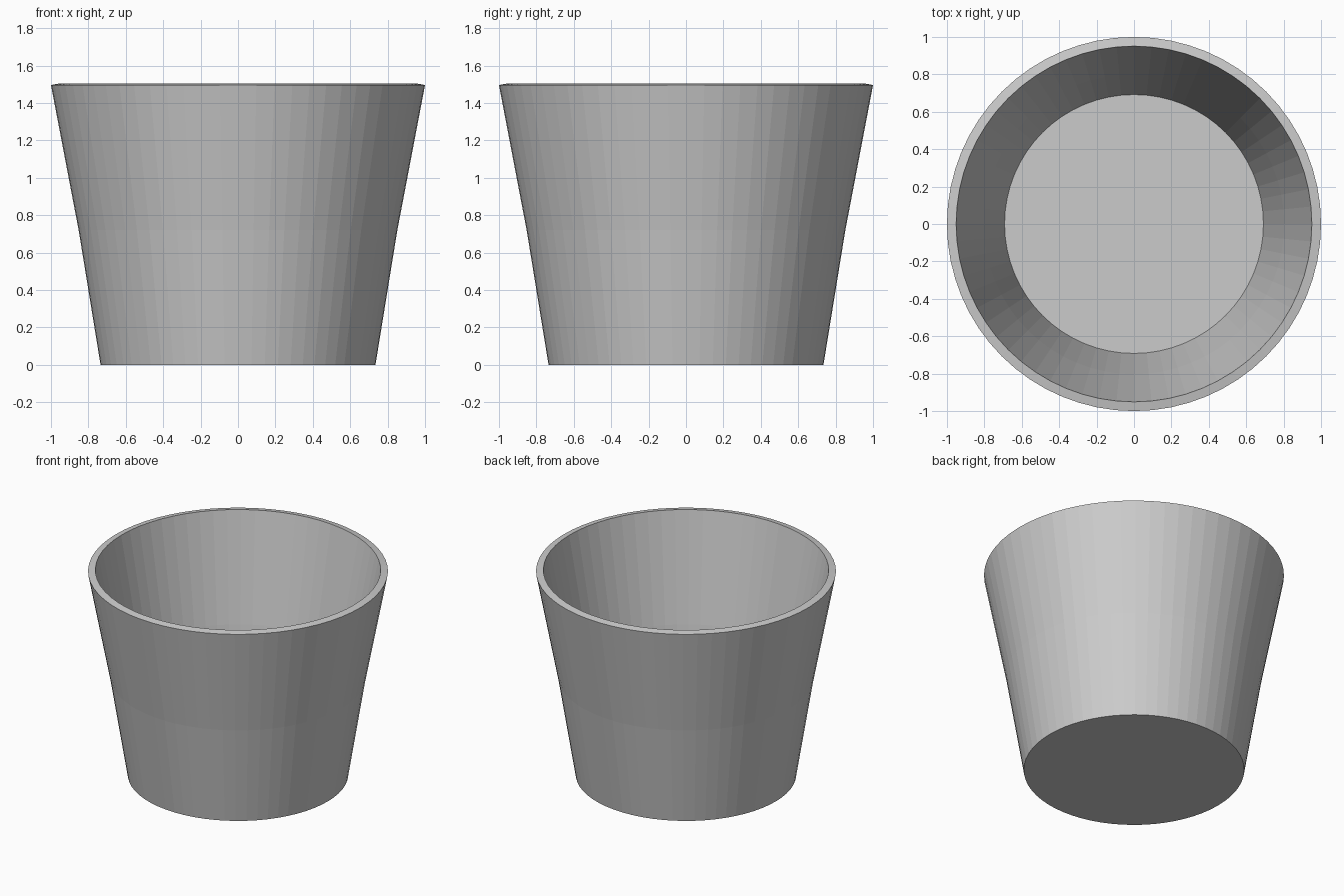
import bpy, bmesh
from math import cos, sin, tau

if "Cube" in bpy.data.objects:
    bpy.data.objects.remove(bpy.data.objects["Cube"])

SIDES = 64

# Closed wall profile (radius, z): outer base, slight waist, rim, inner wall, inner floor
PROFILE = [(0.735, 0.0), (0.852, 0.72), (1.0, 1.496),
           (0.951, 1.505), (0.803, 0.729), (0.692, 0.05)]

bm = bmesh.new()
rings = [[bm.verts.new((r * cos(tau * i / SIDES), r * sin(tau * i / SIDES), z))
          for i in range(SIDES)] for r, z in PROFILE]

# Walls and rim
for lower, upper in zip(rings, rings[1:]):
    for i in range(SIDES):
        j = (i + 1) % SIDES
        bm.faces.new((lower[i], lower[j], upper[j], upper[i]))

# Underside and inner floor
bm.faces.new(rings[0][::-1])
bm.faces.new(rings[-1])
bmesh.ops.recalc_face_normals(bm, faces=bm.faces)

mesh = bpy.data.meshes.new("bucket")
bm.to_mesh(mesh)
bm.free()
bucket = bpy.data.objects.new("bucket", mesh)
bpy.context.collection.objects.link(bucket)
